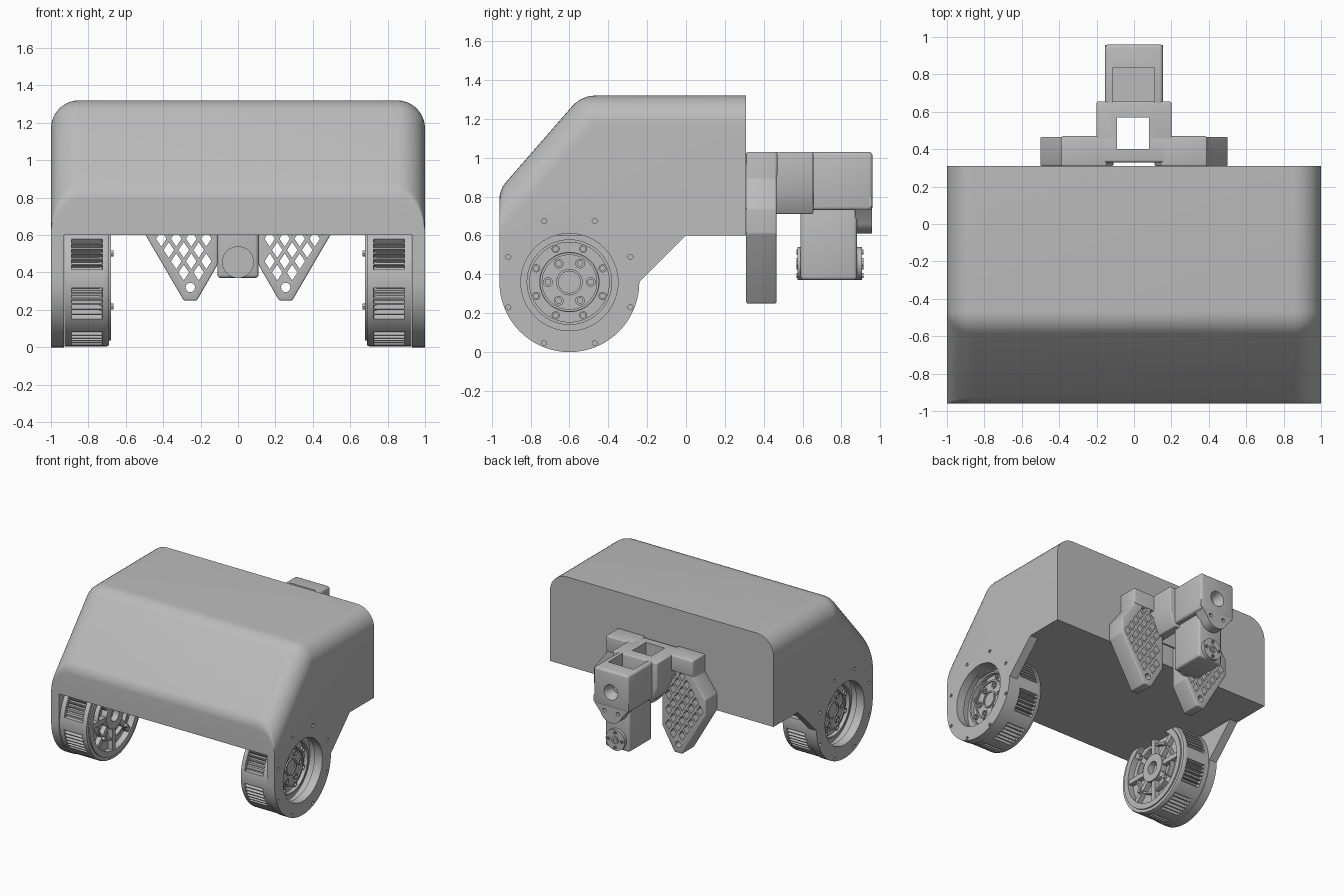
import bpy, bmesh
from math import sin, cos, tan, pi, radians

cube = bpy.data.objects.get("Cube")
if cube:
    bpy.data.objects.remove(cube)

grey = bpy.data.materials.new("plain grey")
grey.use_nodes = True
COLOUR = (0.5, 0.5, 0.5, 1)
grey.diffuse_color = COLOUR
grey.node_tree.nodes["Principled BSDF"].inputs["Base Color"].default_value = COLOUR


# Helpers: each part is a list of (rings, closed) lofts
def place(axis, p, a):
    return {"x": (a, p[0], p[1]), "y": (p[0], a, p[1]), "z": (p[0], p[1], a)}[axis]


def prism(axis, pts, a, b):
    return [[place(axis, p, v) for p in pts] for v in (a, b)], False


def rect(u0, u1, v0, v1):
    return [(u0, v0), (u1, v0), (u1, v1), (u0, v1)]


def circle(c, r, n=32):
    return [(c[0] + r * cos(2 * pi * i / n), c[1] + r * sin(2 * pi * i / n)) for i in range(n)]


def disc(axis, c, r, a, b, n=32):
    return prism(axis, circle(c, r, n), a, b)


def tube(axis, c, r_out, r_in, a, b, n=48):
    profile = [(r_out, a), (r_out, b), (r_in, b), (r_in, a)]
    return [[place(axis, p, v) for p in circle(c, r, n)] for r, v in profile], True


def polar(c, r, degrees):
    return c[0] + r * cos(radians(degrees)), c[1] + r * sin(radians(degrees))


def make(name, parts, cutters=(), bevel=0, smooth=True):
    bm = bmesh.new()
    for rings, closed in parts:
        vs = [[bm.verts.new(p) for p in ring] for ring in rings]
        n = len(vs[0])
        pairs = list(zip(vs, vs[1:])) + ([(vs[-1], vs[0])] if closed else [])
        for a, b in pairs:
            for i in range(n):
                j = (i + 1) % n
                bm.faces.new((a[i], a[j], b[j], b[i]))
        if not closed:
            bm.faces.new(vs[0])
            bm.faces.new(vs[-1])
    bmesh.ops.recalc_face_normals(bm, faces=bm.faces)
    mesh = bpy.data.meshes.new(name)
    bm.to_mesh(mesh)
    bm.free()
    ob = bpy.data.objects.new(name, mesh)
    bpy.context.collection.objects.link(ob)
    mesh.materials.append(grey)
    bpy.ops.object.select_all(action="DESELECT")
    bpy.context.view_layer.objects.active = ob
    ob.select_set(True)
    if bevel:
        m = ob.modifiers.new("soft_edges", "BEVEL")
        m.width, m.segments = bevel, 3
        bpy.ops.object.modifier_apply(modifier=m.name)
    if cutters:
        tool = make(name + "_cutter", cutters, smooth=False)
        tool.hide_render = True
        bpy.context.view_layer.objects.active = ob
        ob.select_set(True)
        m = ob.modifiers.new("cut", "BOOLEAN")
        m.operation, m.solver, m.object = "DIFFERENCE", "EXACT", tool
        bpy.ops.object.modifier_apply(modifier=m.name)
        bpy.data.objects.remove(tool)
    if smooth:
        bpy.ops.object.shade_smooth_by_angle(angle=radians(30))
    return ob


# Body shell: side outline lofted across x, inset at the ends to round the edges
SLOPE = radians(48.9)
EDGE = 0.15


def arc_corner(corner, a0, a1, r, sharp):
    # Arc tangent to both edges; a0 and a1 are the outward normals' angles
    mid, half = (a0 + a1) / 2, (a1 - a0) / 2
    cy = corner[0] - r / cos(half) * cos(mid)
    cz = corner[1] - r / cos(half) * sin(mid)
    return [(cy + r * cos(a0 + (a1 - a0) * i / sharp), cz + r * sin(a0 + (a1 - a0) * i / sharp))
            for i in range(sharp + 1)]


def outline(d):
    upper = (-0.538 + d * tan(SLOPE / 2), 1.32 - d)
    lower = (-0.96, 0.836 - d / cos(SLOPE))
    normal = pi / 2 + SLOPE
    return ([(0.31, 0.6), (0.31, 1.32 - d)]
            + arc_corner(upper, pi / 2, normal, max(0.16 - d, 0.01), 6)
            + arc_corner(lower, normal, pi, 0.13 * (1 - d / EDGE) + 0.004, 6)
            + [(-0.96, 0.6)])


steps = [i * pi / 20 for i in range(11)]
slices = [(1 - EDGE + EDGE * sin(t), EDGE * (1 - cos(t))) for t in steps]
slices = [(-x, d) for x, d in reversed(slices)] + slices
rings = [[(x, y, z) for y, z in outline(d)] for x, d in slices]

AXLE = (-0.6, 0.36)
screws = [polar(AXLE, 0.34, 22.5 + 45 * k) for k in range(8)]
side_cuts = []
for s in (-1, 1):
    side_cuts.append(disc("x", AXLE, 0.25, s * 0.9, s * 1.05, 64))
    side_cuts += [disc("x", p, 0.013, s * 0.96, s * 1.05, 12) for p in screws]
make("body_shell", [(rings, False)], side_cuts)

# Wheel guards, wheels and hubs
guard = ([(0, 0.6), (-0.96, 0.6)]
         + [polar(AXLE, 0.36, 180 + 5 * i) for i in range(37)])


def tread_ring(x, groove):
    ring = []
    for i in range(360):
        a = i % 45
        cut = groove if 8 <= a < 37 and (a - 8) % 5 < 3 else 0
        ring.append((x,) + polar(AXLE, 0.355 - cut, i))
    return ring


def plain_ring(x, r):
    return [(x,) + polar(AXLE, r, i) for i in range(360)]


for s, side in ((1, "left"), (-1, "right")):
    make(side + "_wheel_guard", [prism("x", guard, s * 0.93, s)],
         [c for c in side_cuts if c[0][0][0][0] * s > 0])
    tyre = [plain_ring(s * 0.69, 0.35), plain_ring(s * 0.7, 0.355), tread_ring(s * 0.725, 0),
            tread_ring(s * 0.726, 0.035), tread_ring(s * 0.889, 0.035), tread_ring(s * 0.89, 0),
            plain_ring(s * 0.928, 0.355), plain_ring(s * 0.928, 0.27), plain_ring(s * 0.69, 0.3)]
    make(side + "_wheel", [(tyre, True)])

    # Outer hub with rings and bolts
    hub = [disc("x", AXLE, 0.31, s * 0.73, s * 0.87, 64),
           tube("x", AXLE, 0.22, 0.205, s * 0.86, s * 0.9, 64),
           disc("x", AXLE, 0.155, s * 0.86, s * 0.89, 48),
           tube("x", AXLE, 0.152, 0.14, s * 0.88, s * 0.9, 48),
           tube("x", AXLE, 0.068, 0.056, s * 0.88, s * 0.9)]
    for k in range(8):
        hub.append(tube("x", polar(AXLE, 0.185, 22.5 + 45 * k), 0.021, 0.013, s * 0.86, s * 0.885, 16))
    for k in range(6):
        hub.append(tube("x", polar(AXLE, 0.11, 60 * k), 0.025, 0.014, s * 0.88, s * 0.9, 16))
    make(side + "_outer_hub", hub)

    # Inner hub with spokes and bolts
    inner = [tube("x", AXLE, 0.325, 0.28, s * 0.68, s * 0.74, 64),
             tube("x", AXLE, 0.11, 0.05, s * 0.68, s * 0.74),
             tube("x", AXLE, 0.2, 0.185, s * 0.695, s * 0.74, 64)]
    for k in range(8):
        a = 45 * k
        inner.append(prism("x", [polar(AXLE, 0.1, a - 11), polar(AXLE, 0.285, a - 4),
                                 polar(AXLE, 0.285, a + 4), polar(AXLE, 0.1, a + 11)], s * 0.69, s * 0.74))
    for k in range(4):
        inner.append(disc("x", polar(AXLE, 0.2, 45 + 90 * k), 0.016, s * 0.665, s * 0.74, 12))
    make(side + "_inner_hub", inner)

    # Perforated rear foot
    plate = [(0.29, 0.25), (0.5, 0.61), (0.5, 0.74), (0.39, 0.89), (0.39, 1.03),
             (0.15, 1.03), (0.11, 0.92), (0.11, 0.44), (0.22, 0.25)]
    holes = [disc("y", (s * 0.255, z), 0.025, 0.25, 0.55, 16) for z in (0.32, 0.95)]
    for j in range(9):
        z = 0.4 + 0.06 * j
        low = max(0.15, 0.27 - 0.6 * (z - 0.25))
        high = min(0.46, 0.25 + 0.6 * (z - 0.25), 0.45 - 0.7 * (z - 0.74))
        for i in range(6):
            x = 0.13 + 0.08 * i + 0.04 * (j % 2)
            if low < x < high:
                diamond = [(s * (x + u), z + v) for u, v in ((-0.028, 0), (0, -0.042), (0.028, 0), (0, 0.042))]
                holes.append(prism("y", diamond, 0.25, 0.55))
    make(side + "_rear_foot", [prism("y", [(s * x, z) for x, z in plate], 0.31, 0.465)], holes, 0.008)

# Rear bracket and arm
make("bracket_bar", [prism("z", rect(-0.39, 0.39, 0.33, 0.47), 0.9, 1.03)],
     [prism("z", rect(-0.09, 0.08, 0.4, 0.57), 0.6, 1.1)], 0.012)
arm = [(-0.2, 1.03), (-0.2, 0.83), (-0.15, 0.71), (0.15, 0.71), (0.2, 0.83), (0.2, 1.03)]
make("arm_block", [prism("y", arm, 0.38, 0.655)],
     [prism("z", rect(-0.09, 0.08, 0.4, 0.57), 0.6, 1.1)], 0.008)

# End housing with top pocket, rear socket and rounded tongue
socket = [[place("y", p, y) for p in circle((0, 0.86), r)] for r, y in ((0.035, 0.88), (0.065, 0.97))]
make("end_housing", [prism("y", rect(-0.155, 0.155, 0.73, 1.03), 0.62, 0.96)],
     [prism("z", rect(-0.115, 0.11, 0.635, 0.835), 0.85, 1.1), (socket, False)], 0.018)
tongue = [(0.155, 0.8), (-0.155, 0.8), (-0.155, 0.75)] + \
    [polar((0, 0.71), 0.1, 200 + 10 * i) for i in range(15)] + [(0.155, 0.75)]
make("housing_tongue", [prism("y", tongue, 0.87, 0.958)],
     [disc("y", (x, 0.7), 0.015, 0.9, 1, 12) for x in (-0.06, 0.06)])

# Servo motor with a horn at each end
make("servo_body", [prism("y", rect(-0.11, 0.11, 0.37, 0.75), 0.59, 0.88)], bevel=0.018)
SHAFT = (0, 0.455)
for name, y0, y1 in (("front_horn", 0.6, 0.575), ("rear_horn", 0.87, 0.905)):
    tip = y1 + (y1 - y0) * 0.25
    horn = [disc("y", SHAFT, 0.085, y0, y1, 40), tube("y", SHAFT, 0.03, 0.015, y0, tip, 24)]
    horn += [tube("y", polar(SHAFT, 0.06, 90 * k), 0.013, 0.007, y0, tip, 12) for k in range(4)]
    make(name, horn)
